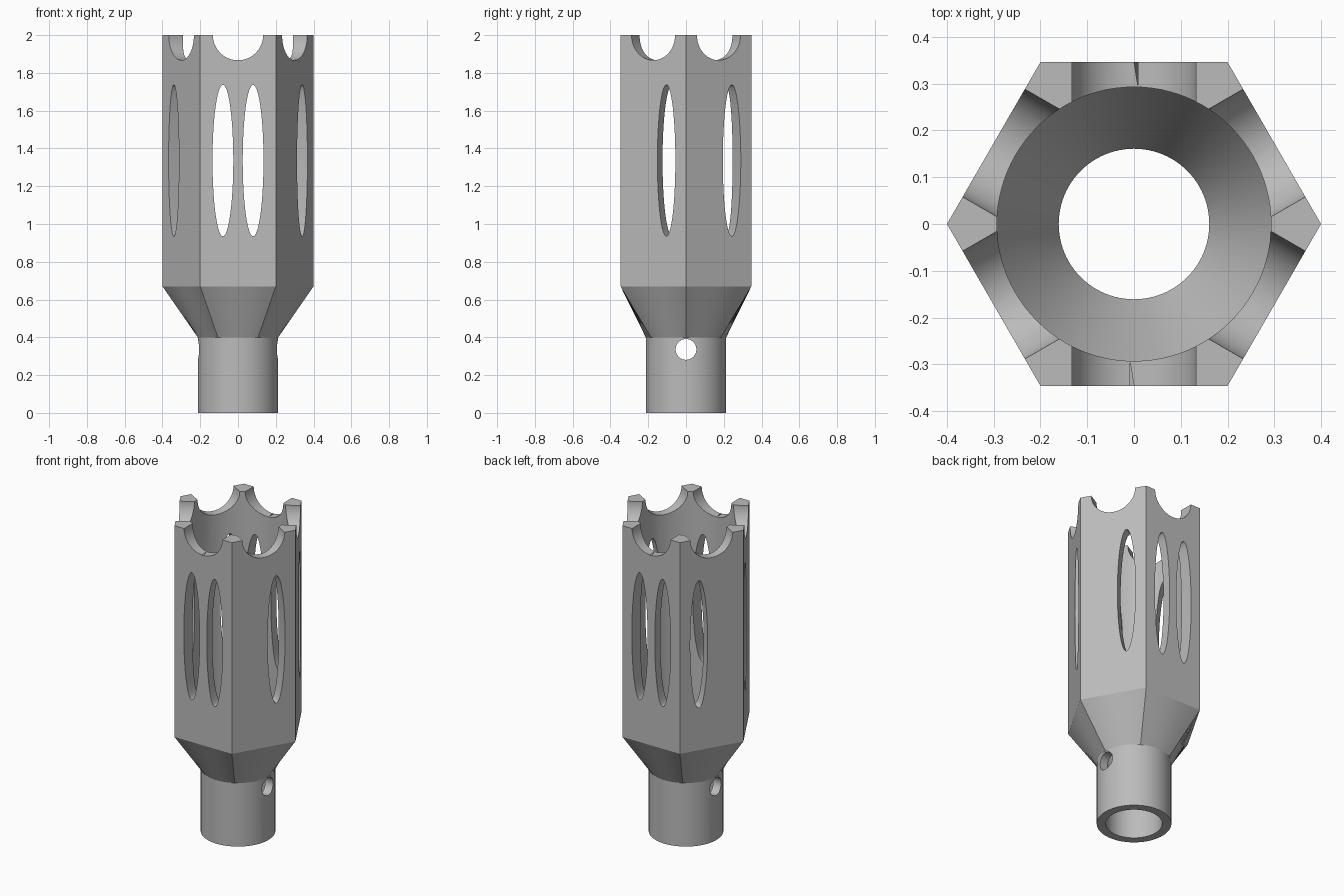
import bpy, bmesh, math
from mathutils import Matrix

SEG = 96
HEX_R, TUBE_R, BORE_R, CUP_R = 0.4, 0.213, 0.161, 0.293
NECK_Z, SHOULDER_Z, TOP_Z = 0.4, 0.67, 2.0
FLAT = HEX_R * math.cos(math.pi / 6)

cube = bpy.data.objects.get("Cube")
if cube:
    bpy.data.objects.remove(cube)

steel = bpy.data.materials.new("grey_steel")
steel.use_nodes = True
colour = (0.5, 0.5, 0.5, 1)
steel.diffuse_color = colour
steel.node_tree.nodes["Principled BSDF"].inputs["Base Color"].default_value = colour


def circle(r):
    return lambda a: r


def hexagon(a):
    return FLAT / math.cos(a % (math.pi / 3) - math.pi / 6)


def add_object(name, bm):
    mesh = bpy.data.meshes.new(name)
    bmesh.ops.recalc_face_normals(bm, faces=bm.faces)
    bm.to_mesh(mesh)
    bm.free()
    mesh.materials.append(steel)
    ob = bpy.data.objects.new(name, mesh)
    bpy.context.collection.objects.link(ob)
    return ob


# Hollow body: closed loop of rings up the outside and down the bore
sections = [
    (circle(TUBE_R), 0), (circle(TUBE_R), NECK_Z),
    (hexagon, SHOULDER_Z), (hexagon, TOP_Z),
    (circle(CUP_R), TOP_Z), (circle(CUP_R), SHOULDER_Z),
    (circle(BORE_R), NECK_Z), (circle(BORE_R), 0),
]
bm = bmesh.new()
rings = []
for radius, z in sections:
    ring = []
    for i in range(SEG):
        a = math.tau * i / SEG
        ring.append(bm.verts.new((radius(a) * math.cos(a), radius(a) * math.sin(a), z)))
    rings.append(ring)
for k, low in enumerate(rings):
    high = rings[(k + 1) % len(rings)]
    for i in range(SEG):
        j = (i + 1) % SEG
        bm.faces.new((low[i], low[j], high[j], high[i]))
body = add_object("hex_muzzle_body", bm)


def cut(name, turn, offset, z, half_width, half_height):
    """Cut an elliptical hole straight through the body, along y turned about z."""
    bm = bmesh.new()
    bmesh.ops.create_cone(bm, cap_ends=True, segments=SEG, radius1=1, radius2=1, depth=1.2)
    bm.transform(Matrix.Rotation(turn, 4, "Z")
                 @ Matrix.Translation((offset, 0, z))
                 @ Matrix.Diagonal((half_width, 1, half_height, 1))
                 @ Matrix.Rotation(math.pi / 2, 4, "X"))
    cutter = add_object(name, bm)
    cutter.hide_render = True
    mod = body.modifiers.new(name, "BOOLEAN")
    mod.operation = "DIFFERENCE"
    mod.solver = "EXACT"
    mod.object = cutter
    bpy.ops.object.modifier_apply(modifier=name)
    bpy.data.objects.remove(cutter)


bpy.context.view_layer.objects.active = body
body.select_set(True)

# Paired slots and crown scallops through each pair of opposite flats
for n in range(3):
    turn = n * math.pi / 3
    for side in (-1, 1):
        cut("slot_cutter", turn, side * 0.08, 1.336, 0.055, 0.401)
    cut("scallop_cutter", turn, 0, TOP_Z, 0.133, 0.133)

# Cross pin hole through the neck
cut("pin_hole_cutter", math.pi / 2, 0, 0.336, 0.055, 0.055)

bpy.ops.object.shade_smooth_by_angle(angle=math.radians(20))
